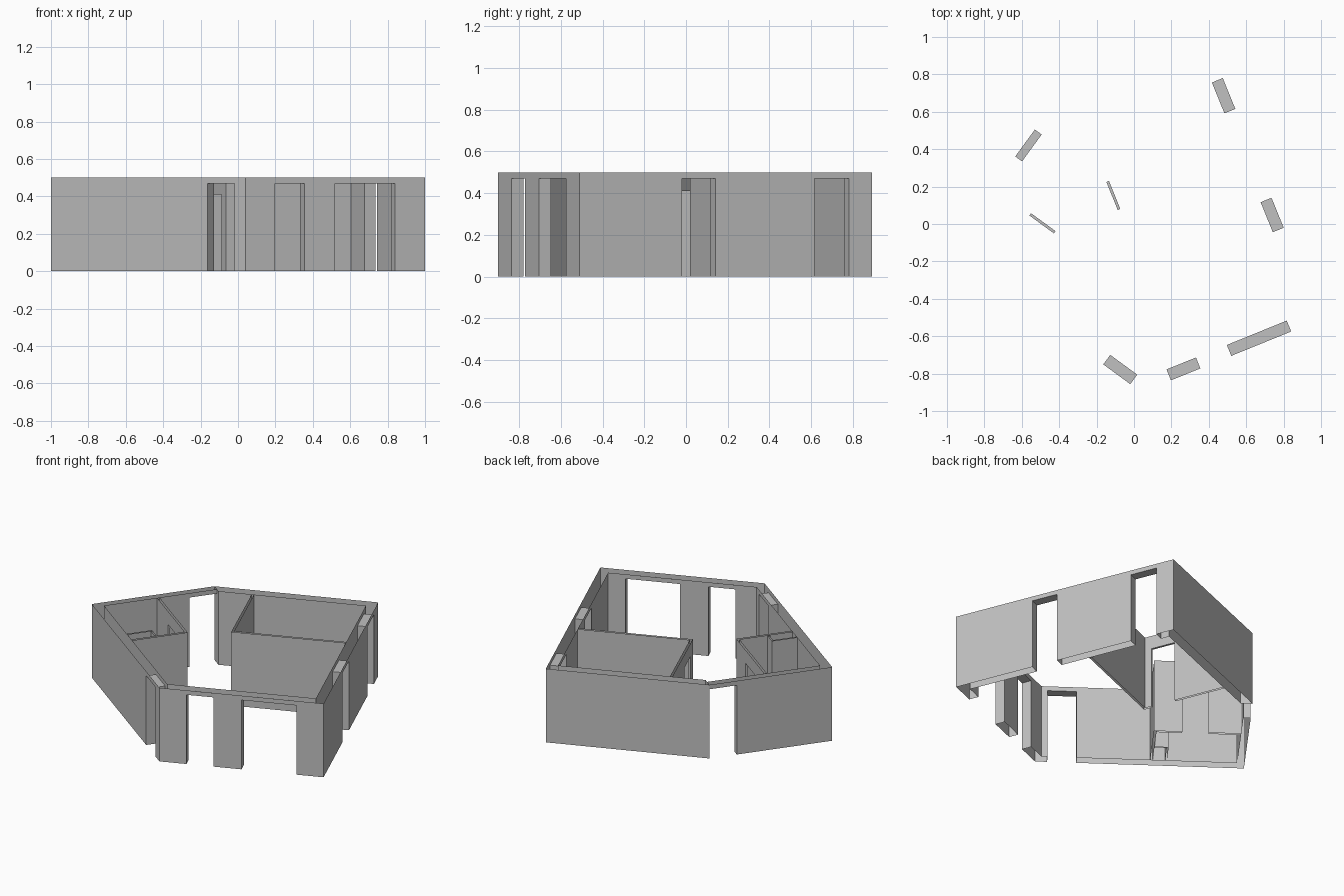
import bpy, bmesh
from mathutils import Vector

cube = bpy.data.objects.get("Cube")
if cube:
    bpy.data.objects.remove(cube, do_unlink=True)

H = 0.5          # wall height
DOOR = 0.47      # outer opening height
INNER_DOOR = 0.41

grey = bpy.data.materials.new("plaster_grey")
grey.use_nodes = True
colour = (0.53, 0.53, 0.53, 1)
grey.diffuse_color = colour
grey.node_tree.nodes["Principled BSDF"].inputs["Base Color"].default_value = colour


def wall(name, p, q, t, trim=(0, 0), openings=(), head=DOOR, end_cap=False):
    """Two upright skins, open above and below; the inner skin lies to the left of p -> q.
    Openings are (start, end) distances from p, lined with jambs and a soffit."""
    p, q = Vector(p), Vector(q)
    length = (q - p).length
    along = (q - p) / length
    inward = Vector((-along.y, along.x))
    bm = bmesh.new()

    def point(s, d, z):
        xy = p + along * s + inward * d
        return bm.verts.new((xy.x, xy.y, z))

    def panel(s0, s1, d0, d1, z0, z1, flip=False):
        if abs(s1 - s0) + abs(d1 - d0) < 1e-4:
            return
        vs = [point(s0, d0, z0), point(s1, d1, z0), point(s1, d1, z1), point(s0, d0, z1)]
        bm.faces.new(vs[::-1] if flip else vs)

    # outer and inner skins, split around the openings
    for d, start, end in ((0, 0, length), (t, trim[0], length - trim[1])):
        s = start
        for a, b in openings:
            if a > s:
                panel(s, a, d, d, 0, H, d > 0)
            panel(a, b, d, d, head, H, d > 0)
            s = b
        panel(s, end, d, d, 0, H, d > 0)

    # jambs and soffits
    for a, b in openings:
        panel(a, a, 0, t, 0, head)
        panel(b, b, 0, t, 0, head, True)
        bm.faces.new([point(a, 0, head), point(a, t, head), point(b, t, head), point(b, 0, head)])
    if end_cap:
        panel(length, length - trim[1], 0, t, 0, H)

    bmesh.ops.remove_doubles(bm, verts=bm.verts, dist=1e-5)
    mesh = bpy.data.meshes.new(name)
    bm.to_mesh(mesh)
    bm.free()
    mesh.materials.append(grey)
    obj = bpy.data.objects.new(name, mesh)
    bpy.context.collection.objects.link(obj)


# outer shell, counter-clockwise
T, THIN = 0.063, 0.045
south, east, north = (0.04, -0.9), (1, -0.51), (0.43, 0.89)
door_corner, west = (-0.53, 0.505), (-1, -0.14)
wall("front_right_wall", south, east, T, (0.035, T), ((0.17, 0.34), (0.518, 0.864)))
wall("right_wall", east, north, T, (T, T), ((0.529, 0.702), (1.215, 1.393)))
wall("back_wall", north, door_corner, T, (T, 0.039), end_cap=True)
wall("entrance_wall", door_corner, west, THIN, (0, T), ((0, 0.178),))
wall("front_left_wall", west, south, T, (THIN, 0.035), ((1.035, 1.214),))

# back room partitions
P = 0.015
room_corner = (-0.065, 0.02)
wall("room_door_partition", (-0.275, 0.54), room_corner, P, (0, P), ((0.34, 0.502),), INNER_DOOR)
wall("room_long_partition", room_corner, (0.605, 0.292), P, (P, 0))

# small corner room partitions
bath_corner = (-0.28, -0.14)
wall("bath_side_partition", (-0.493, -0.432), bath_corner, P, (0, P))
wall("bath_door_partition", bath_corner, (-0.714, 0.177), P, (P, 0), ((0.173, 0.335),), INNER_DOOR)

# service shaft inside the small room
S = 0.01
shaft_corner = (-0.479, -0.239)
wall("shaft_short_side", (-0.408, -0.291), shaft_corner, S, (0, S))
wall("shaft_long_side", shaft_corner, (-0.576, -0.372), S, (S, 0))
